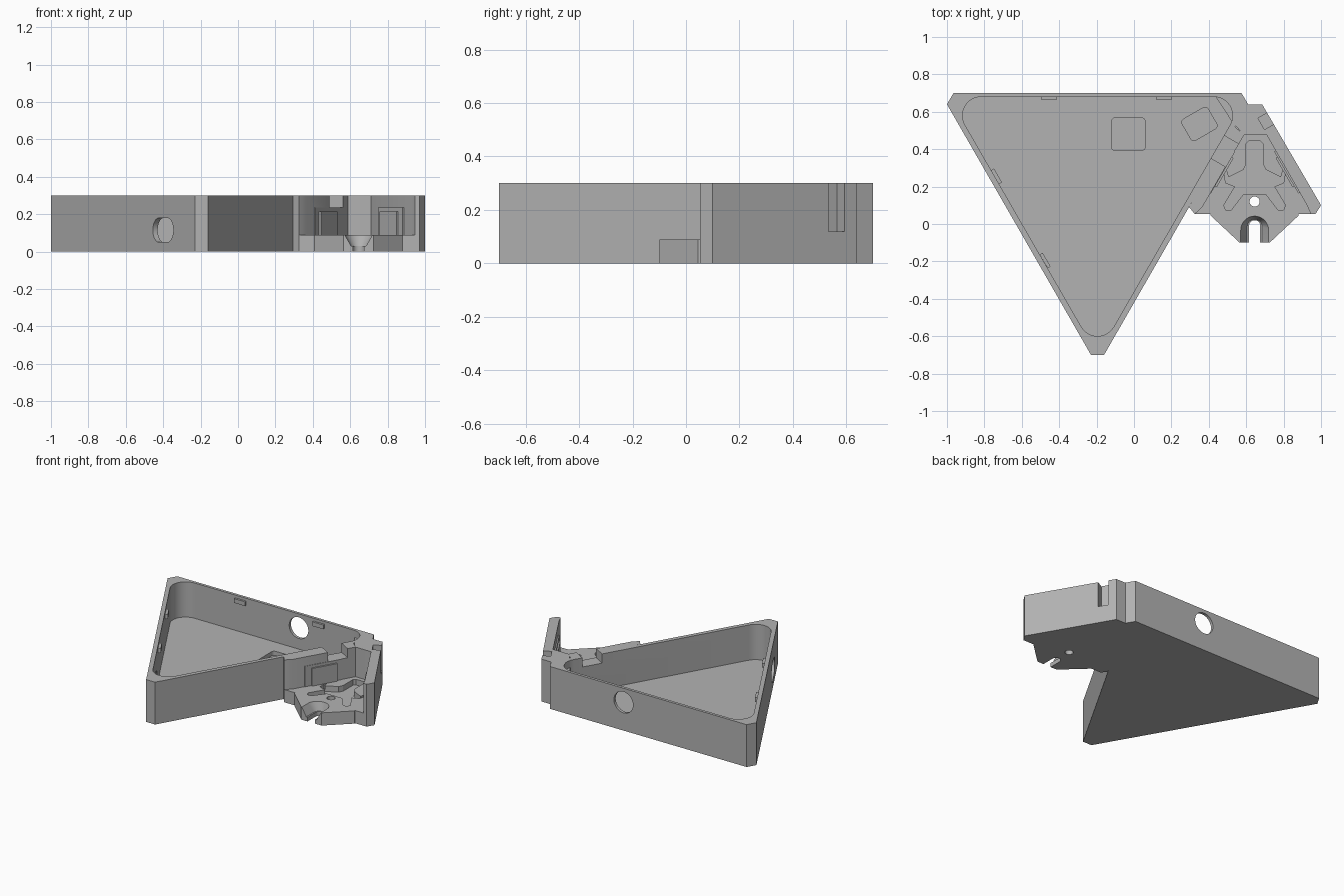
import bpy, bmesh
from math import sin, cos, radians, pi
from mathutils import Vector

cube = bpy.data.objects.get("Cube")
if cube:
    bpy.data.objects.remove(cube, do_unlink=True)

grey = bpy.data.materials.new("plain grey")
grey.use_nodes = True
COL = (0.45, 0.45, 0.45, 1)
grey.diffuse_color = COL
grey.node_tree.nodes["Principled BSDF"].inputs["Base Color"].default_value = COL
parts = []


def prism(name, pts, z0, z1, top=None, cutter=False):
    """Extrude an outline from z0 to z1; top may be a different outline."""
    bm = bmesh.new()
    lo = [bm.verts.new((p[0], p[1], z0)) for p in pts]
    hi = [bm.verts.new((p[0], p[1], z1)) for p in (top or pts)]
    bm.faces.new(lo)
    bm.faces.new(hi)
    for i in range(len(lo)):
        j = (i + 1) % len(lo)
        bm.faces.new((lo[i], lo[j], hi[j], hi[i]))
    bmesh.ops.recalc_face_normals(bm, faces=bm.faces)
    me = bpy.data.meshes.new(name)
    bm.to_mesh(me)
    bm.free()
    me.materials.append(grey)
    ob = bpy.data.objects.new(name, me)
    bpy.context.scene.collection.objects.link(ob)
    if cutter:
        ob.hide_render = True
    else:
        parts.append(ob)
    return ob


def cut(ob, *args, **kw):
    """Subtract a prism (or a ready cutter object) from ob."""
    c = args[0] if len(args) == 1 else prism("cutter", *args, cutter=True, **kw)
    m = ob.modifiers.new("cut", 'BOOLEAN')
    m.operation, m.solver, m.object = 'DIFFERENCE', 'EXACT', c
    dg = bpy.context.evaluated_depsgraph_get()
    dg.update()
    me = bpy.data.meshes.new_from_object(ob.evaluated_get(dg))
    ob.modifiers.clear()
    ob.data = me
    bpy.data.objects.remove(c, do_unlink=True)


def rounded(pts, r, n=8):
    """Round the corners of a convex outline."""
    out = []
    for i, p in enumerate(pts):
        p = Vector(p)
        a = (Vector(pts[i - 1]) - p).normalized()
        b = (Vector(pts[(i + 1) % len(pts)]) - p).normalized()
        half = a.angle(b) / 2
        mid = p + (a + b).normalized() * r / sin(half)
        s = p + a * (r / sin(half) * cos(half)) - mid
        e = p + b * (r / sin(half) * cos(half)) - mid
        for k in range(n + 1):
            t = k / n
            th = pi - 2 * half
            out.append(mid + (s * sin((1 - t) * th) + e * sin(t * th)) / sin(th))
    return out


def rect(cx, cy, deg, length, width):
    """Rectangle outline whose length runs along the given heading."""
    u = Vector((cos(radians(deg)), sin(radians(deg)))) * length / 2
    v = Vector((-u.y, u.x)).normalized() * width / 2
    c = Vector((cx, cy))
    return [c - u - v, c + u - v, c + u + v, c - u + v]


def circle(cx, cy, r, n=32):
    return [(cx + r * cos(2 * pi * i / n), cy + r * sin(2 * pi * i / n)) for i in range(n)]


def wall_hole(ob, x, y, z, deg, length, height):
    """Rounded opening through a wall that runs along the heading."""
    h = height / 2
    f = max(length / 2 - h, 0)
    pts = []
    for i in range(32):
        a = 2 * pi * (i + 0.5) / 32
        pts.append((h * cos(a) + (f if cos(a) > 0 else -f), h * sin(a)))
    c = prism("cutter", pts, -0.06, 0.06, cutter=True)
    c.rotation_euler = (pi / 2, 0, radians(deg))
    c.location = (x, y, z)
    cut(ob, c)


# Triangular tray with cavity, floor pockets and wall openings
FLOOR, TOP = 0.05, 0.3
tray = prism("tray", [(-1, .64), (-.23, -.7), (-.16, -.7), (.61, .64), (.575, .7), (-.965, .7)], 0, TOP)
cut(tray, rounded([(-.99, .68), (-.195, -.7), (.6, .68)], .1, 12), FLOOR, .4)
cut(tray, rounded(rect(-.03, .48, 0, .18, .175), .02, 4), .02, .2)
cut(tray, rounded(rect(.35, .535, 30, .16, .13), .02, 4), .02, .2)
wall_hole(tray, 0, .69, .2, 0, .15, .15)
wall_hole(tray, -.395, -.40, .115, -60, .22, .13)
notch = rect(.485, .39, 60, .14, .2)
cut(tray, notch, .235, .4)

# Corner shelf inside the tray
prism("corner_shelf", [(.43, .69), (.535, .53), (.6, .64), (.575, .69)], .01, .25)

# Small retaining clips on the inner walls
for i, (x, y, deg) in enumerate([(-.455, .675, 0), (.16, .675, 0), (-.735, .255, -60), (-.475, -.195, -60)]):
    prism(f"wall_clip_{i + 1}", rect(x, y, deg, .085, .018), .25, .28)

# Side compartment base with branching recess and screw hole
MID = .645
base = prism("compartment_base", [(.3, .09), (.325, .053), (.97, .053), (1, .1), (.685, .64), (.6, .64)], 0, .09)
half = [(.03, .445), (.045, .43), (.045, .32), (.06, .29), (.14, .25), (.155, .3), (.165, .28),
        (.155, .22), (.105, .2), (.165, .1), (.155, .075), (.125, .075), (.06, .16)]
star = [(MID + x, y) for x, y in half] + [(MID - x, y) for x, y in reversed(half)]
cut(base, star, .05, .2)
cut(base, circle(MID, .12, .027), -.1, .2)

# Front spout with flared arch-shaped opening
spout = prism("front_spout", [(.41, .06), (.41, .045), (.565, -.1), (.725, -.1), (.88, .045), (.88, .06)], 0, .09)


def arch(r, cy):
    arc = [(MID + r * cos(pi * i / 16), cy + r * sin(pi * i / 16)) for i in range(17)]
    return arc + [(MID - r, -.2), (MID + r, -.2)]


cut(spout, arch(.03, -.01), -.05, .15)
cut(spout, arch(.04, -.015), .03, .1, top=arch(.08, -.035))

# Full-height rear block
prism("rear_block", [(.54, .53), (.585, .475), (.71, .475), (.775, .485), (.685, .64), (.6, .64)], 0, TOP)

# Lining along the tray wall, lowered beside the rear block
lining = prism("wall_lining", [(.295, .09), (.325, .053), (.365, .09), (.588, .475), (.53, .53)], 0, TOP)
cut(lining, notch, .235, .4)

# Outer side panel with a slot in its outer face
panel = prism("side_panel", [(.71, .475), (.925, .1), (.945, .053), (.97, .053), (1, .1), (.685, .64)], 0, TOP)
cut(panel, rect(.715, .555, 120, .07, .08), .12, .4)
block = bpy.data.objects["rear_block"]
cut(block, rect(.715, .555, 120, .07, .08), .12, .4)

# Stepped latch plates on both inner faces
for side, name in ((-1, "right"), (1, "left")):
    deg = 60 if side < 0 else 120
    for step, (length, off) in enumerate([(.26, 0), (.18, .012)]):
        x = MID + side * (.178 - off)
        prism(f"{name}_latch_plate_{step + 1}", rect(x, .28, deg, length, .02), .09, .235 - .02 * step)

# Smooth the rounded corners only
bpy.ops.object.select_all(action='DESELECT')
for ob in parts:
    ob.select_set(True)
bpy.context.view_layer.objects.active = tray
bpy.ops.object.shade_smooth_by_angle(angle=radians(25))
